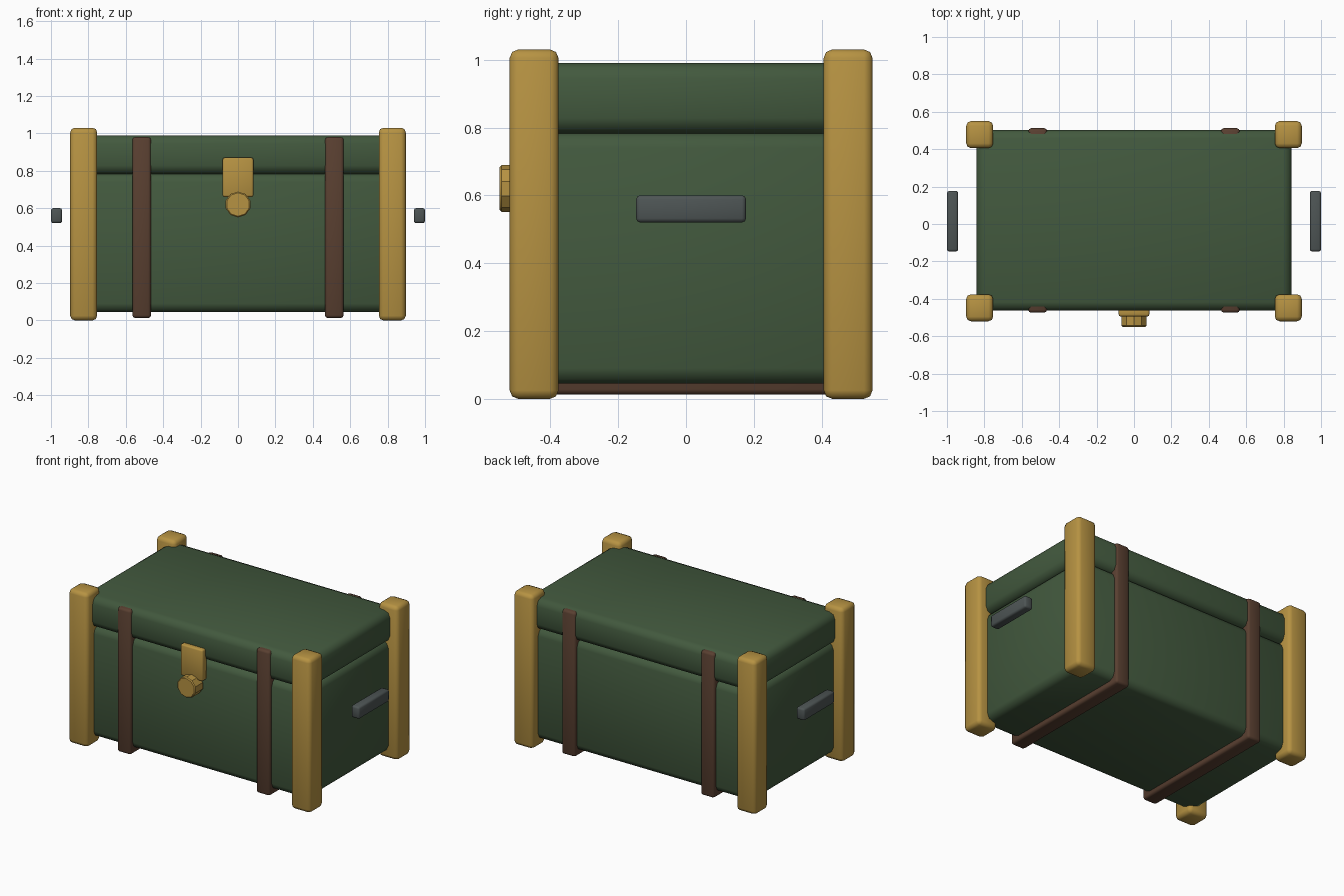
import bpy
from math import radians

if "Cube" in bpy.data.objects:
    bpy.data.objects.remove(bpy.data.objects["Cube"])


def material(name, rgb):
    m = bpy.data.materials.new(name)
    m.diffuse_color = (*rgb, 1)
    m.use_nodes = True
    m.node_tree.nodes["Principled BSDF"].inputs["Base Color"].default_value = m.diffuse_color
    return m


GREEN = material("green_paint", (0.055, 0.10, 0.048))
BRASS = material("brass", (0.47, 0.29, 0.055))
LEATHER = material("leather", (0.10, 0.05, 0.03))
IRON = material("iron", (0.075, 0.09, 0.09))


def finish(name, mat, bevel, segments):
    """Name, colour, bevel and smooth the active object."""
    ob = bpy.context.object
    ob.name = name
    ob.data.materials.append(mat)
    bpy.ops.object.transform_apply(location=False, rotation=True, scale=True)
    mod = ob.modifiers.new("bevel", "BEVEL")
    mod.width = bevel
    mod.segments = segments
    mod.limit_method = 'ANGLE'
    mod.angle_limit = radians(40)
    bpy.ops.object.modifier_apply(modifier=mod.name)
    bpy.ops.object.shade_smooth_by_angle(angle=radians(50 if segments > 1 else 30))
    return ob


def box(name, x, y, z, mat, bevel, segments=2):
    """Bevelled box from (min, max) ranges on each axis."""
    bpy.ops.mesh.primitive_cube_add(
        size=1, location=[(a + b) / 2 for a, b in (x, y, z)])
    bpy.context.object.scale = [b - a for a, b in (x, y, z)]
    return finish(name, mat, bevel, segments)


# Trunk body and slightly larger lid
box("body", (-0.83, 0.83), (-0.45, 0.49), (0.045, 0.785), GREEN, 0.045)
box("lid", (-0.842, 0.842), (-0.463, 0.503), (0.783, 0.99), GREEN, 0.045)

for sx, side in ((-1, "left"), (1, "right")):
    # Corner posts
    for y, end in ((-0.448, "front"), (0.478, "back")):
        box(f"{end}_{side}_post", (sx * 0.825 - 0.072, sx * 0.825 + 0.072),
            (y - 0.072, y + 0.072), (0, 1.03), BRASS, 0.025)
    # Strap wrapped around the trunk
    box(f"{side}_strap", (sx * 0.515 - 0.05, sx * 0.515 + 0.05),
        (-0.474, 0.512), (0.013, 0.98), LEATHER, 0.015)
    # Side handle bar
    box(f"{side}_handle", (sx * 0.97 - 0.03, sx * 0.97 + 0.03),
        (-0.147, 0.177), (0.52, 0.60), IRON, 0.012)

# Latch plate and round lock
box("latch_plate", (-0.082, 0.082), (-0.494, -0.445), (0.66, 0.87), BRASS, 0.01)
bpy.ops.mesh.primitive_cylinder_add(
    vertices=10, radius=0.069, depth=0.09, location=(0, -0.505, 0.62),
    rotation=(radians(90), 0, 0))
finish("lock", BRASS, 0.006, 1)
